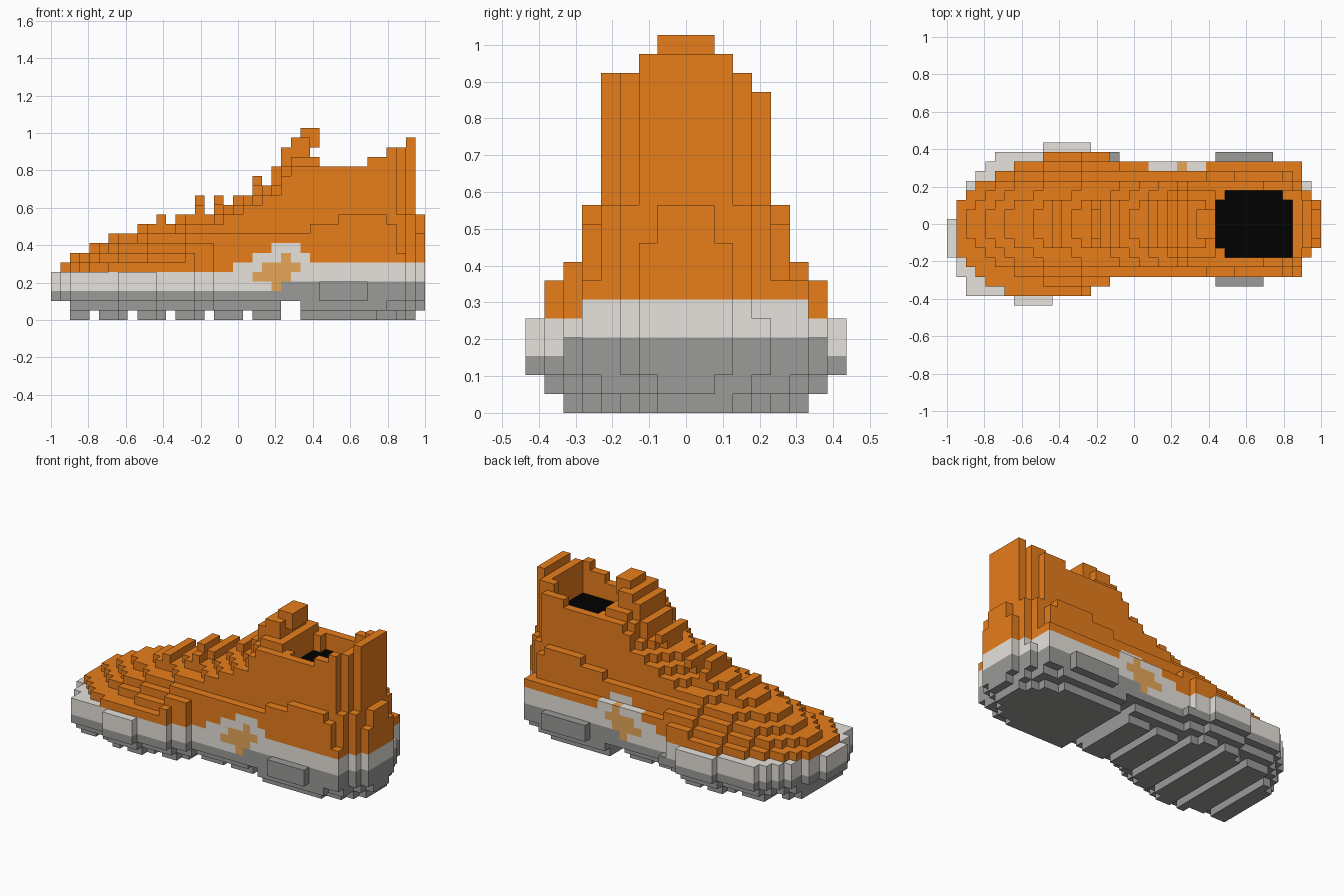
import bpy, bmesh

if "Cube" in bpy.data.objects:
    bpy.data.objects.remove(bpy.data.objects["Cube"])

# Block-built high-top shoe on a 39 x 17 x 20 grid (i along x, j along y, k up)
S = 2 / 39


def runs(*pairs):
    """Expand (count, value) pairs into one value per column."""
    return [v for n, v in pairs for _ in range(n)]


# Sole reach toward +y and -y for each column
SOLE_HI = runs((1, 0), (1, 2), (1, 4), (1, 5), (1, 6), (5, 7), (5, 8), (2, 7), (20, 6), (1, 4), (1, 2))
SOLE_LO = runs((1, 3), (1, 5), (5, 7), (4, 8), (4, 7), (2, 6), (20, 5), (1, 3), (1, 2))
# Reach of the upper where it meets the sole
UP_HI = runs((1, -1), (1, 2), (1, 3), (2, 4), (2, 5), (3, 6), (7, 7), (20, 6), (1, 4), (1, 2))
UP_LO = runs((1, -1), (1, 3), (1, 4), (1, 5), (2, 6), (9, 7), (2, 6), (20, 5), (1, 3), (1, 2))
# Height of the upper in layers, and lace ridges on top of it
TOP = runs((1, 5), (1, 6), (2, 7), (2, 8), (3, 9), (4, 10), (4, 11), (2, 12), (2, 13), (2, 14),
           (1, 16), (1, 18), (1, 19), (1, 19), (1, 17), (5, 16), (2, 17), (2, 18), (1, 19), (1, 11))
LACES = {11: 1, 15: 2, 17: 1, 21: 1}
# Raised side panel and the star-like patch on it, as column ranges per layer
PANEL = {5: (19, 38), 6: (21, 26), 7: (23, 25)}
PATCH = {3: (23, 23), 4: (21, 24), 5: (22, 25), 6: (24, 24)}
FLOOR = 13

cells = {}


def row(i, k, lo, hi, part):
    for j in range(-lo, hi + 1):
        cells[i, j, k] = part


def inside(table, i, k):
    return k in table and table[k][0] <= i <= table[k][1]


def part_at(i, k):
    """Which part a sole or upper cell belongs to."""
    if inside(PATCH, i, k):
        return "side_patch"
    if k < 3 or (k == 3 and i >= 24):
        return "outsole"
    if k < 5 or inside(PANEL, i, k):
        return "midsole"
    return "upper"


def upper_cap(i, k):
    """Half width allowed by height: wide foot, narrow ankle, rounded heel."""
    if k < 7:
        return 9
    if i < 18:
        return 6 if k < 9 else 5
    if i == 36:
        return 4 if k < 11 else 3
    if k < 9 or (k == 9 and 26 < i < 36) or (k == 10 and 29 < i < 35):
        return 5
    return 4


for i in range(39):
    # Outsole with tread bars, arch gap and a side bulge at the heel
    for k in range(3):
        if k == 0 and not (26 <= i <= 37 or (i < 24 and i % 4 != 0 and 2 <= i)):
            continue
        if k < 2 and (i in (24, 25) or i < 2):
            continue
        shrink = 2 - k
        if i >= 26:
            shrink = (1 + (i > 33) + (i == 36), int(i > 34), 0)[k]
        lo, hi = SOLE_LO[i] - shrink, SOLE_HI[i] - shrink
        if k == 2 and i == 17:
            hi += 1
        row(i, k, lo, hi, "outsole")
    # Midsole
    for k in (3, 4):
        row(i, k, SOLE_LO[i], SOLE_HI[i], part_at(i, k))
    for k in (2, 3):
        if 28 <= i <= 33:
            row(i, k, SOLE_LO[i] + (i < 33), SOLE_HI[i] + 1, "outsole")
    # Upper: rounded steps over the foot, straight walls at the ankle
    for k in range(5, TOP[i]):
        d = TOP[i] - 1 - k
        if k == 5 and i < 37:
            top_w = 9
        elif i < 23:
            top_w = (2, 4, 5, 6, 7)[min(d, 4)] - (TOP[i] > TOP[i - 1])
        elif i < 27:
            top_w = (2, 2, 3, 4, 5, 6)[min(d, 5)]
        elif i == 37:
            top_w = 1 if d == 0 else 2 if k > 10 else 3
        elif i == 38:
            top_w = 1 if k > 8 else 2
        elif i == 27 and d == 0:
            top_w = 3
        else:
            top_w = 9
        if inside(PANEL, i, k) and i < 37:
            top_w = 9
        w = min(top_w, upper_cap(i, k))
        side = 1 if k == 17 and i == 35 else 0
        row(i, k, min(w, UP_LO[i]), min(w - side, UP_HI[i]), part_at(i, k))
    # Lace ridges
    for n in range(LACES.get(i, 0)):
        row(i, TOP[i] + n, 2 - n, 2 - n, "upper")

# Heel pull tab and tongue tip curling back over the opening
row(36, 17, 2, 2, "upper")
row(37, 18, 2, 2, "upper")
row(26, 19, 1, 1, "upper")
for k in (18, 19):
    row(27, k, 1, 1, "upper")

# Ankle opening with a dark floor
for i in range(28, 36):
    lo = 2 if i == 28 else 3
    hi = 2 if i in (28, 35) else 3
    for j in range(-lo, hi + 1):
        for k in range(FLOOR + 1, 20):
            cells.pop((i, j, k), None)
        cells[i, j, FLOOR] = "opening_floor"

COLOURS = {
    "outsole": ("dark grey rubber", (0.325, 0.325, 0.317)),
    "midsole": ("pale grey foam", (0.87, 0.83, 0.78)),
    "upper": ("orange fabric", (0.86, 0.222, 0.012)),
    "side_patch": ("tan patch", (0.86, 0.42, 0.11)),
    "opening_floor": ("black lining", (0.0003, 0.0003, 0.0003)),
}
# Corner offsets of the face on each side of a cell
SIDES = {
    (1, 0, 0): ((1, 0, 0), (1, 1, 0), (1, 1, 1), (1, 0, 1)),
    (-1, 0, 0): ((0, 0, 0), (0, 0, 1), (0, 1, 1), (0, 1, 0)),
    (0, 1, 0): ((0, 1, 0), (0, 1, 1), (1, 1, 1), (1, 1, 0)),
    (0, -1, 0): ((0, 0, 0), (1, 0, 0), (1, 0, 1), (0, 0, 1)),
    (0, 0, 1): ((0, 0, 1), (1, 0, 1), (1, 1, 1), (0, 1, 1)),
    (0, 0, -1): ((0, 0, 0), (0, 1, 0), (1, 1, 0), (1, 0, 0)),
}

# One object per part, keeping only the exposed faces
for part, (label, rgb) in COLOURS.items():
    bm = bmesh.new()
    corners = {}

    def corner(p):
        if p not in corners:
            corners[p] = bm.verts.new((p[0] * S - 1, (p[1] - 0.5) * S, p[2] * S))
        return corners[p]

    for (i, j, k), owner in cells.items():
        if owner != part:
            continue
        for (a, b, c), quad in SIDES.items():
            if (i + a, j + b, k + c) not in cells:
                bm.faces.new([corner((i + u, j + v, k + w)) for u, v, w in quad])
    mesh = bpy.data.meshes.new(part)
    bm.to_mesh(mesh)
    bm.free()
    mat = bpy.data.materials.new(label)
    mat.diffuse_color = (*rgb, 1)
    mat.use_nodes = True
    mat.node_tree.nodes["Principled BSDF"].inputs["Base Color"].default_value = mat.diffuse_color
    mesh.materials.append(mat)
    bpy.context.collection.objects.link(bpy.data.objects.new(part, mesh))
